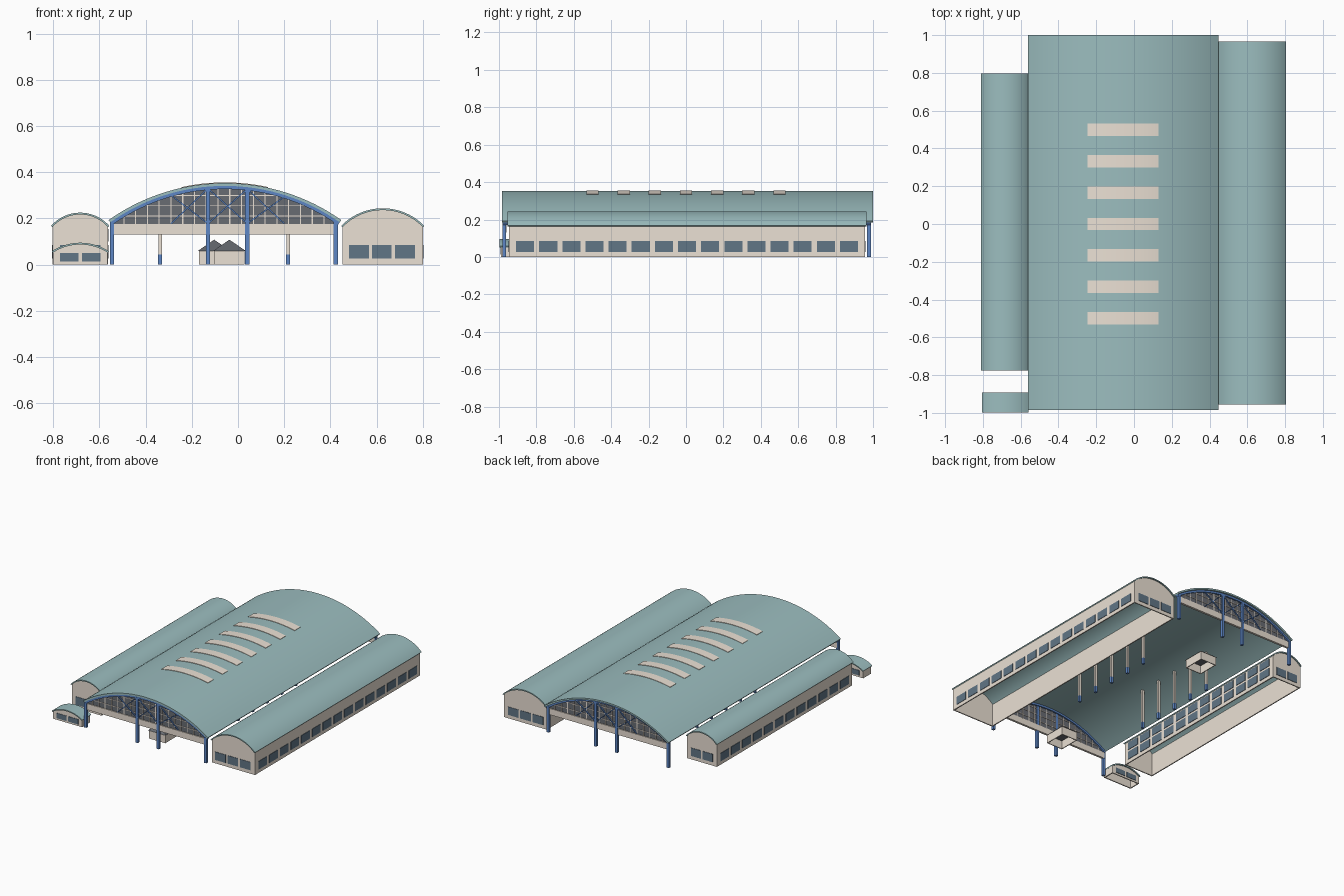
import bpy, bmesh, math
from mathutils import Vector, Matrix

if "Cube" in bpy.data.objects:
    bpy.data.objects.remove(bpy.data.objects["Cube"])


def mat(name, c):
    m = bpy.data.materials.new(name)
    m.diffuse_color = (*c, 1)
    m.use_nodes = True
    m.node_tree.nodes["Principled BSDF"].inputs["Base Color"].default_value = m.diffuse_color
    return m


TEAL = mat("teal_metal", (0.33, 0.51, 0.52))
BEIGE = mat("beige_wall", (0.83, 0.75, 0.66))
BLUE = mat("blue_steel", (0.11, 0.24, 0.56))
PANE = mat("window_pane", (0.12, 0.18, 0.24))
DARK = mat("dark_glazing", (0.14, 0.15, 0.17))


def finish(bm, name, m, smooth=False):
    bmesh.ops.recalc_face_normals(bm, faces=bm.faces)
    me = bpy.data.meshes.new(name)
    bm.to_mesh(me)
    bm.free()
    me.materials.append(m)
    ob = bpy.data.objects.new(name, me)
    bpy.context.collection.objects.link(ob)
    if smooth:
        bpy.ops.object.select_all(action='DESELECT')
        ob.select_set(True)
        bpy.context.view_layer.objects.active = ob
        bpy.ops.object.shade_smooth_by_angle(angle=math.radians(30))
    return ob


def box(bm, x0, x1, y0, y1, z0, z1):
    mtx = Matrix.Translation(((x0 + x1) / 2, (y0 + y1) / 2, (z0 + z1) / 2))
    mtx = mtx @ Matrix.Diagonal((x1 - x0, y1 - y0, z1 - z0, 1))
    bmesh.ops.create_cube(bm, size=1, matrix=mtx)


def bar(bm, a, b, y, t, d):
    # straight bar in the xz plane, t thick and d deep
    v = Vector((b[0] - a[0], 0, b[1] - a[1]))
    mtx = Matrix.Translation(((a[0] + b[0]) / 2, y, (a[1] + b[1]) / 2))
    mtx = mtx @ Matrix.Rotation(-math.atan2(v.z, v.x), 4, 'Y')
    bmesh.ops.create_cube(bm, size=1, matrix=mtx @ Matrix.Diagonal((v.length, d, t, 1)))


def prism(bm, pts, y0, y1):
    # closed xz outline extruded along y
    a, b = ([bm.verts.new((x, y, z)) for x, z in pts] for y in (y0, y1))
    bm.faces.new(a)
    bm.faces.new(b[::-1])
    for i in range(len(pts)):
        bm.faces.new((a[i - 1], a[i], b[i], b[i - 1]))


class Arc:
    # circular vault through two eaves and an apex
    def __init__(self, x0, x1, eave, apex):
        h, w = apex - eave, (x1 - x0) / 2
        self.x0, self.x1 = x0, x1
        self.r = (w * w + h * h) / (2 * h)
        self.cx, self.cz = (x0 + x1) / 2, apex - self.r

    def z(self, x, off=0):
        return self.cz + math.sqrt((self.r + off) ** 2 - (x - self.cx) ** 2)

    def pts(self, off=0, x0=None, x1=None, n=32):
        x0, x1 = self.x0 if x0 is None else x0, self.x1 if x1 is None else x1
        a0, a1 = (math.acos((x - self.cx) / self.r) for x in (x0, x1))
        return [(self.cx + (self.r + off) * math.cos(a0 + (a1 - a0) * i / n),
                 self.cz + (self.r + off) * math.sin(a0 + (a1 - a0) * i / n)) for i in range(n + 1)]

    def shell(self, bm, lo, hi, y0, y1, x0=None, x1=None):
        prism(bm, self.pts(hi, x0, x1) + self.pts(lo, x0, x1)[::-1], y0, y1)


def wing(name, x0, x1, y0, y1, eave, apex, gable_win, wz, sides, over=0.006):
    # vaulted roof, hollow walls and rows of windows
    arc = Arc(x0 - over, x1 + over, eave, apex)
    bm = bmesh.new()
    arc.shell(bm, -0.008, 0, y0 - 0.008, y1 + 0.008)
    finish(bm, name + "_roof", TEAL, True)
    bm = bmesh.new()
    n, t = 24, 0.008
    xs = [x0 + (x1 - x0) * i / n for i in range(n + 1)]
    for ya in (y0, y1 - t):
        prism(bm, [(x0, 0), (x1, 0)] + [(x, arc.z(x, -0.006)) for x in reversed(xs)], ya, ya + t)
    for xa in (x0, x1 - t):
        box(bm, xa, xa + t, y0, y1, 0, eave - 0.003)
    finish(bm, name + "_walls", BEIGE)
    bm = bmesh.new()
    for a, b in gable_win:
        for y in (y0, y1):
            box(bm, a, b, y - 0.003, y + 0.003, *wz)
    for x, num, rows in sides:
        p = (y1 - y0 - 0.05) / num
        for i in range(num):
            yc = y0 + 0.025 + p * (i + 0.5)
            for za, zb in rows:
                box(bm, x - 0.003, x + 0.003, yc - p * .39, yc + p * .39, za, zb)
    finish(bm, name + "_windows", PANE)


WZ = (0.026, 0.085)
wing("right_wing", 0.453, 0.80, -0.947, 0.958, 0.168, 0.244,
     [(0.48, 0.566), (0.58, 0.665), (0.68, 0.765)], WZ, [(0.80, 15, [WZ])])
wing("left_wing", -0.803, -0.563, -0.768, 0.79, 0.168, 0.225,
     [(-0.77, -0.69), (-0.675, -0.595)], WZ,
     [(-0.803, 12, [WZ]), (-0.563, 12, [WZ, (0.10, 0.155)])])
wing("gate_hut", -0.80, -0.565, -0.99, -0.90, 0.058, 0.095,
     [(-0.77, -0.69), (-0.675, -0.595)], (0.013, 0.05), [])

# main vault with skylights
hall = Arc(-0.56, 0.447, 0.193, 0.353)
bm = bmesh.new()
hall.shell(bm, -0.012, 0, -0.985, 1.0)
finish(bm, "hall_roof", TEAL, True)
for i in range(7):
    bm = bmesh.new()
    yc = (i - 3) / 6
    hall.shell(bm, -0.004, 0.003, yc - 0.033, yc + 0.033, -0.245, 0.13)
    finish(bm, f"skylight_{i + 1}", BEIGE, True)

# the two open gable ends
X0, X1, COLS = -0.545, 0.423, (-0.13, 0.04)
for end, y, s in (("front", -0.968, -1), ("back", 0.975, 1)):
    bm = bmesh.new()
    box(bm, X0, X1, y - 0.008, y + 0.008, 0.13, 0.175)
    finish(bm, end + "_beam", BEIGE)

    bm = bmesh.new()
    xs = [X0 + (X1 - X0) * i / 32 for i in range(33)]
    prism(bm, [(X0, 0.172), (X1, 0.172)] + [(x, hall.z(x, -0.012)) for x in reversed(xs)],
          y - 0.002, y + 0.002)
    finish(bm, end + "_glazing", DARK)

    # mullions
    bm = bmesh.new()
    for i in range(1, 19):
        x = X0 + (X1 - X0) * i / 19
        bar(bm, (x, 0.172), (x, hall.z(x, -0.015)), y, 0.005, 0.01)
    for z in (0.21, 0.255, 0.30):
        w = math.sqrt((hall.r - 0.015) ** 2 - (z - hall.cz) ** 2)
        bar(bm, (hall.cx - w, z), (hall.cx + w, z), y, 0.004, 0.01)
    finish(bm, end + "_mullions", BEIGE)

    # arch ribs
    bm = bmesh.new()
    hall.shell(bm, -0.026, -0.012, y - 0.013, y + 0.013)
    finish(bm, end + "_arch", BLUE, True)
    # diagonal bracing
    bm = bmesh.new()
    nodes = [-0.29, COLS[0], COLS[1], 0.20]
    for a, b in zip(nodes, nodes[1:]):
        bar(bm, (a, 0.178), (b, hall.z(b, -0.02)), y + s * 0.007, 0.006, 0.008)
        bar(bm, (a, hall.z(a, -0.02)), (b, 0.178), y + s * 0.007, 0.006, 0.008)
    finish(bm, end + "_bracing", BLUE)
    # columns
    bm = bmesh.new()
    for x in (X0, X1) + COLS:
        yc = y + s * 0.004
        box(bm, x - 0.009, x + 0.009, yc - 0.01, yc + 0.01, 0, hall.z(x, -0.018))
    finish(bm, end + "_columns", BLUE)

# inner columns with blue feet
shafts, feet = bmesh.new(), bmesh.new()
for x in (-0.337, 0.217):
    for i in range(5):
        yc = -0.31 + i / 6
        box(shafts, x - .008, x + .008, yc - .008, yc + .008, 0.045, hall.z(x, -0.008))
        box(feet, x - .009, x + .009, yc - .009, yc + .009, 0, 0.045)
finish(shafts, "inner_columns", BEIGE)
finish(feet, "inner_column_feet", BLUE)

# kiosks with pyramid roofs
for name, cx, cy in (("front_kiosk", -0.037, -0.80), ("rear_kiosk", -0.103, 0.58)):
    w, d, t = 0.066, 0.08, 0.006
    bm = bmesh.new()
    for k in (-1, 1):
        a, b = cx + k * (w - t / 2), cy + k * (d - t / 2)
        box(bm, a - t / 2, a + t / 2, cy - d, cy + d, 0, 0.06)
        box(bm, cx - w, cx + w, b - t / 2, b + t / 2, 0, 0.06)
    finish(bm, name + "_walls", BEIGE)
    bm = bmesh.new()
    bmesh.ops.create_cone(bm, cap_ends=True, segments=4, radius1=math.sqrt(2), radius2=0, depth=1,
                          matrix=Matrix.Translation((cx, cy, 0.084))
                          @ Matrix.Diagonal((w + .004, d + .004, 0.048, 1))
                          @ Matrix.Rotation(math.pi / 4, 4, 'Z'))
    finish(bm, name + "_roof", DARK)
